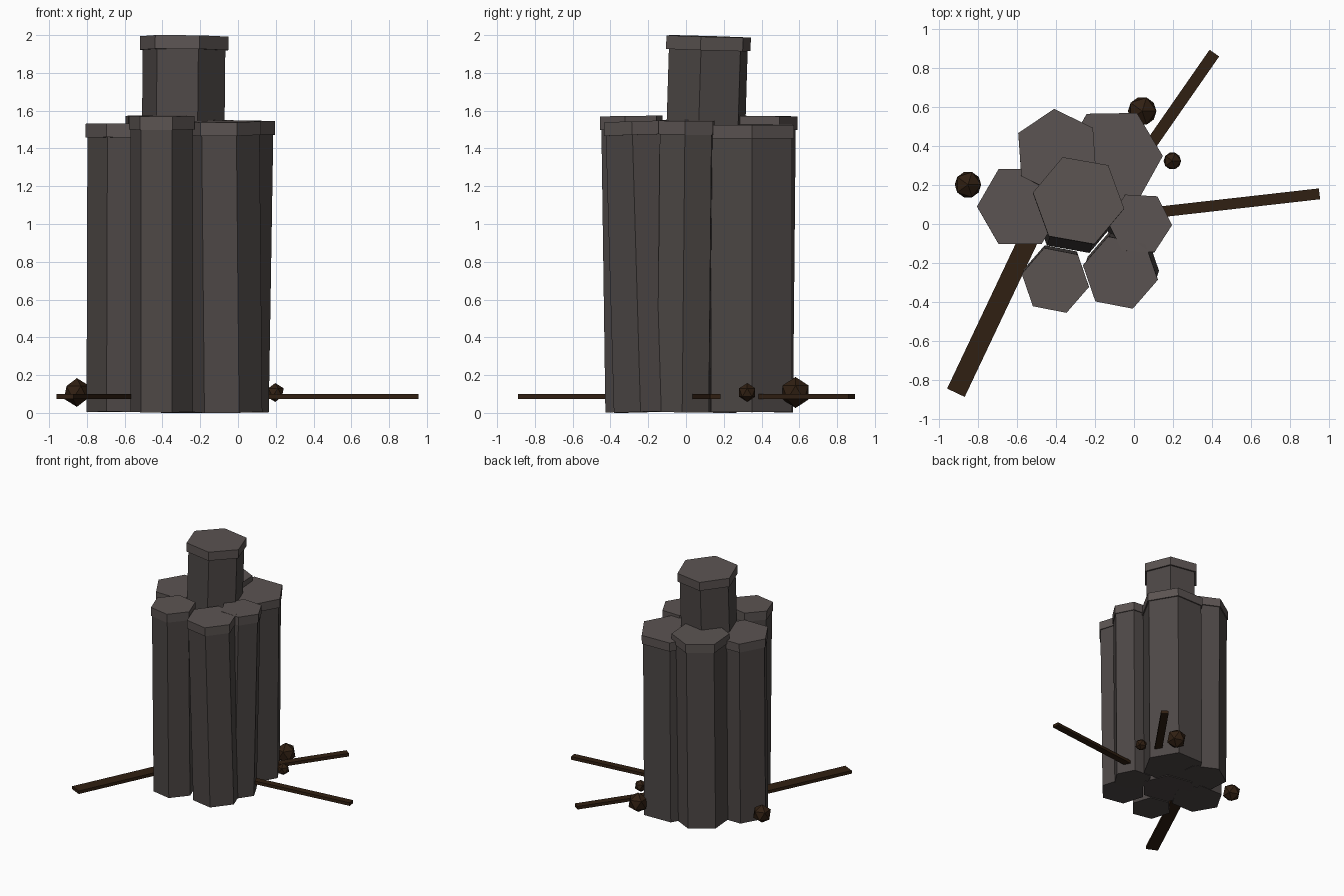
import bpy
import math
from mathutils import Vector, Matrix

if "Cube" in bpy.data.objects:
    bpy.data.objects.remove(bpy.data.objects["Cube"])


def material(name, color):
    m = bpy.data.materials.new(name)
    m.diffuse_color = (*color, 1)
    m.use_nodes = True
    m.node_tree.nodes["Principled BSDF"].inputs["Base Color"].default_value = m.diffuse_color
    return m


stone = material("stone", (0.075, 0.064, 0.061))
cap_stone = material("cap_stone", (0.105, 0.088, 0.084))
wood = material("wood", (0.03, 0.014, 0.006))


def finish(name, mat):
    ob = bpy.context.object
    ob.name = name
    ob.data.materials.append(mat)
    return ob


def hex_prism(name, a, b, radius, spin, mat):
    # six-sided prism running from point a to point b, vertex at angle spin
    axis = b - a
    bpy.ops.mesh.primitive_cylinder_add(vertices=6, radius=radius, depth=axis.length)
    ob = finish(name, mat)
    turn = Vector((0, 0, 1)).rotation_difference(axis).to_matrix().to_4x4()
    spin_m = Matrix.Rotation(math.radians(spin + 30), 4, 'Z')
    ob.matrix_world = Matrix.Translation((a + b) / 2) @ turn @ spin_m
    return ob


def column(name, top, shift, cap_r, body_r, spin):
    # leaning shaft with a slightly wider cap; shift is the base offset
    t = Vector(top)
    base = Vector((t.x + shift[0], t.y + shift[1], 0.005))
    axis = (t - base).normalized()
    neck = t - axis * 0.072
    hex_prism(name + "_shaft", base, neck, body_r, spin, stone)
    hex_prism(name + "_cap", neck, t, cap_r, spin, cap_stone)


# Basalt columns
column("centre_column", (-0.285, 0.12, 1.993), (-0.02, -0.06), 0.238, 0.222, -10)
column("back_left_column", (-0.395, 0.37, 1.572), (-0.005, -0.015), 0.222, 0.212, 34)
column("back_right_column", (-0.11, 0.345, 1.525), (-0.01, 0.0), 0.258, 0.247, 1)
column("left_column", (-0.585, 0.09, 1.53), (-0.005, -0.008), 0.222, 0.212, 0)
column("right_column", (0.03, 0.003, 1.547), (-0.025, -0.015), 0.166, 0.158, -3)
column("front_right_column", (-0.07, -0.25, 1.543), (0.015, 0.045), 0.196, 0.187, -11)
column("front_left_column", (-0.404, -0.29, 1.572), (0.0, 0.022), 0.176, 0.168, -11)


# Flat roots radiating from the base
def root(name, start, end, width):
    a, b = Vector(start), Vector(end)
    d = b - a
    mid = (a + b) / 2
    bpy.ops.mesh.primitive_cube_add(size=1, location=(mid.x, mid.y, 0.087))
    ob = finish(name, wood)
    ob.scale = (d.length, width, 0.026)
    ob.rotation_euler.z = math.atan2(d.y, d.x)


root("right_root", (0.07, 0.055), (0.953, 0.155), 0.056)
root("back_root", (0.07, 0.385), (0.413, 0.878), 0.06)
root("front_left_root", (-0.50, 0.01), (-0.915, -0.867), 0.10)

# Faceted pebbles
for name, x, y, z, r in [("left_pebble", -0.853, 0.202, 0.108, 0.076),
                         ("back_pebble", 0.042, 0.58, 0.108, 0.082),
                         ("small_pebble", 0.197, 0.324, 0.108, 0.05)]:
    bpy.ops.mesh.primitive_ico_sphere_add(subdivisions=1, radius=r, location=(x, y, z))
    finish(name, wood)
